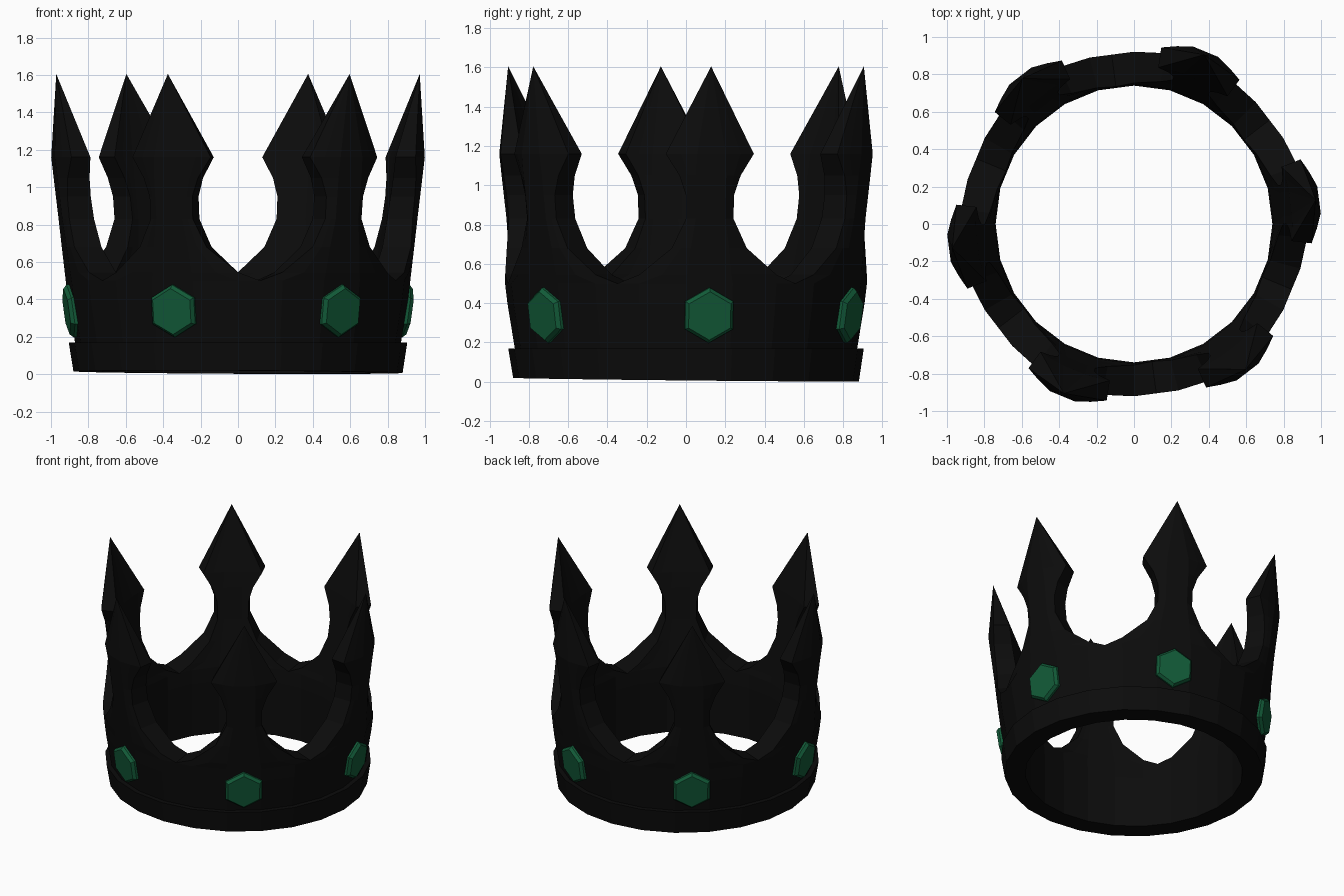
import bpy
import bmesh
from math import radians, cos, sin
from mathutils import Matrix, Vector

if "Cube" in bpy.data.objects:
    bpy.data.objects.remove(bpy.data.objects["Cube"])

POINTS = 6        # spikes round the crown
TURN = 7.5        # angle of the first spike
SIDES = 24


def material(name, rgb):
    mat = bpy.data.materials.new(name)
    mat.use_nodes = True
    colour = (*rgb, 1)
    mat.diffuse_color = colour
    mat.node_tree.nodes["Principled BSDF"].inputs["Base Color"].default_value = colour
    return mat


black = material("black metal", (0.0035, 0.0035, 0.0035))
green = material("emerald green", (0.006, 0.105, 0.04))


def polar(r, angle, z):
    a = radians(angle)
    return Vector((r * cos(a), r * sin(a), z))


def finish(bm, name, mat):
    bmesh.ops.remove_doubles(bm, verts=bm.verts, dist=0.0005)
    bmesh.ops.recalc_face_normals(bm, faces=bm.faces)
    mesh = bpy.data.meshes.new(name)
    bm.to_mesh(mesh)
    bm.free()
    mesh.materials.append(mat)
    obj = bpy.data.objects.new(name, mesh)
    bpy.context.collection.objects.link(obj)
    return obj


def skin(bm, rows, closed=False):
    """Join neighbouring rows of points with quads."""
    for low, high in zip(rows, rows[1:]):
        for i in range(len(low) if closed else len(low) - 1):
            j = (i + 1) % len(low)
            bm.faces.new([bm.verts.new(p) for p in (low[i], low[j], high[j], high[i])])


# Bottom band, with a slightly sloping underside
bm = bmesh.new()
rings = []
for r, z in ((0.74, 0.17), (0.905, 0.17), (0.88, 0), (0.74, 0), (0.74, 0.17)):
    ring = [polar(r, i * 360 / SIDES, z) for i in range(SIDES)]
    if z == 0:
        for p in ring:
            p.z = 0.011 - 0.01 * p.y - 0.005 * p.x
    rings.append(ring)
skin(bm, rings, closed=True)
finish(bm, "bottom_band", black)

# Wall and spikes: height, three half angles from the middle out, edge chamfer
ROWS = [
    (0.17, 7.5, 22.5, 30, 0),
    (0.40, 7.5, 22.5, 30, 0),
    (0.50, 7.5, 22.5, 30, 0),
    (0.545, 7, 15, 22.5, 0.006),
    (0.68, 6, 9, 12, 0.015),
    (0.83, 4.5, 6, 7.5, 0.027),
    (0.95, 4.5, 6, 7.5, 0.03),
    (1.05, 4.5, 7, 9.5, 0.035),
    (1.16, 4.2, 9, 13.7, 0.045),
]


def outer_radius(z):
    return 0.861 + 0.12 * z - (0.01 if z < 0.3 else 0)


def inner_radius(z):
    return 0.74 + 0.15 * max(0, z - 0.45)


bm = bmesh.new()
for k in range(POINTS):
    middle = TURN + k * 360 / POINTS
    outside, inside = [], []
    for z, a, b, c, chamfer in ROWS:
        out_row, in_row = [], []
        for angle in (-c, -b, -a, a, b, c):
            drop = chamfer * (abs(angle) - a) / (c - a)
            flat = cos(radians(7.5)) if abs(angle) == 30 else 1
            out_row.append(polar((outer_radius(z) - drop) * flat, middle + angle, z))
            in_row.append(polar(inner_radius(z) * flat, middle + angle, z))
        outside.append(out_row)
        inside.append(in_row)
    skin(bm, outside)
    skin(bm, inside)
    # Thickness along the open edges, from the valley up to the shoulders
    for side in (0, -1):
        skin(bm, [[o[side], i[side]] for o, i in zip(outside[2:], inside[2:])])
    # Pointed head
    tip = polar(0.98, middle, 1.605)
    base = outside[-1] + inside[-1][::-1]
    for p, q in zip(base, base[1:] + base[:1]):
        bm.faces.new([bm.verts.new(v) for v in (p, q, tip)])
finish(bm, "wall_and_spikes", black)

# Six-sided gems, leaning out with the wall
for k in range(POINTS):
    bm = bmesh.new()
    bmesh.ops.create_cone(bm, cap_ends=True, segments=6, radius1=0.142,
                          radius2=0.142, depth=0.06,
                          matrix=Matrix.Translation((0, 0, -0.05)))
    front = max(bm.faces, key=lambda f: f.calc_center_median().z)
    bmesh.ops.inset_region(bm, faces=[front], thickness=0.018)
    bmesh.ops.translate(bm, verts=front.verts, vec=(0, 0, 0.02))
    # Turn a corner of the hexagon to the top
    corner = max(front.verts, key=lambda v: v.co.x).co
    spin = Vector((1, 0)).angle_signed(corner.xy.normalized())
    place = (Matrix.Rotation(radians(TURN + k * 360 / POINTS), 4, "Z")
             @ Matrix.Translation((0.925, 0, 0.335))
             @ Matrix.Rotation(radians(98), 4, "Y")
             @ Matrix.Rotation(spin, 4, "Z"))
    bmesh.ops.transform(bm, matrix=place, verts=bm.verts)
    finish(bm, f"gem_{k + 1}", green)
